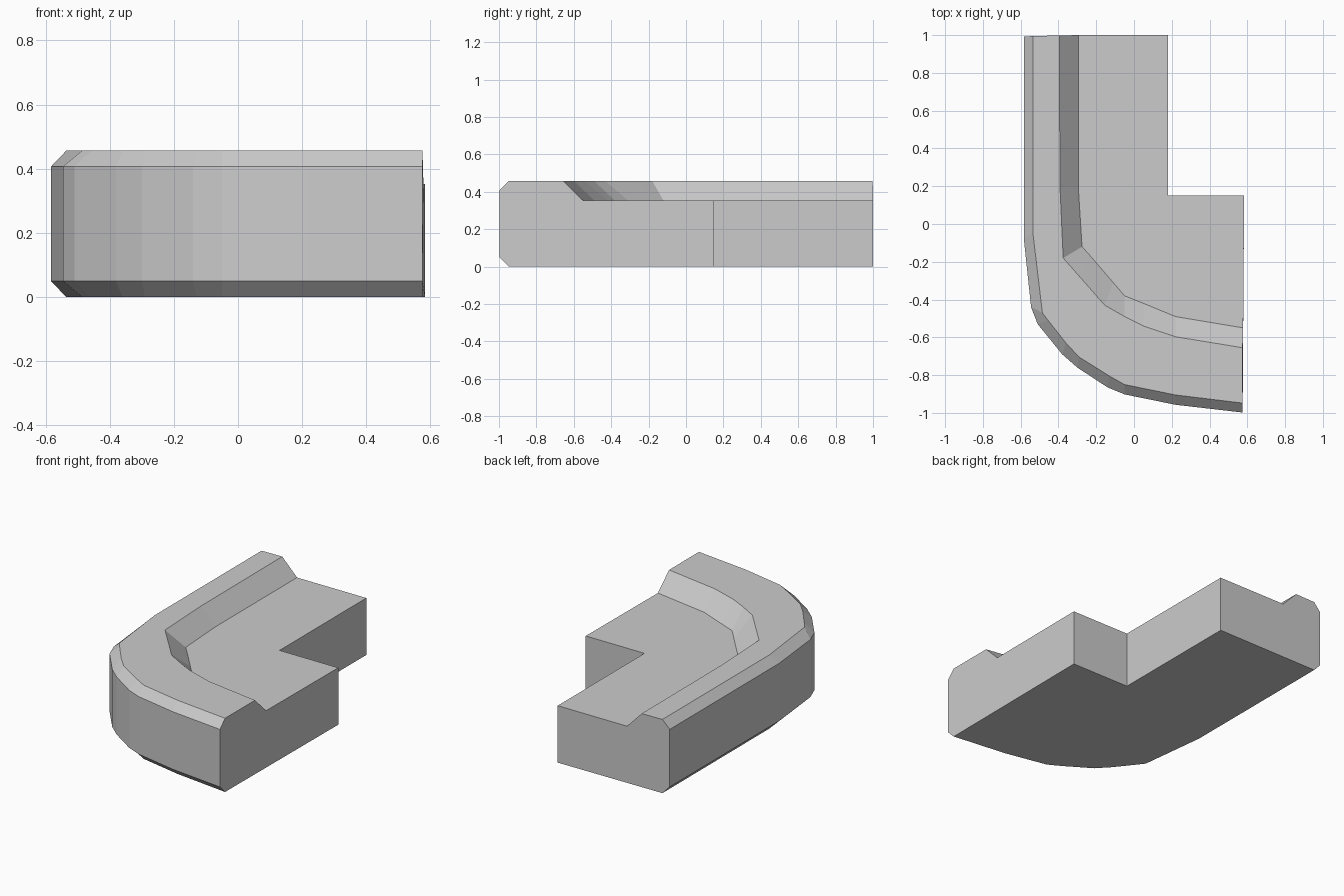
import bpy, bmesh

if "Cube" in bpy.data.objects:
    bpy.data.objects.remove(bpy.data.objects["Cube"])

# Plan-view paths, running from the back end round the bend to the right end
outer = [(-.583, .992), (-.583, -.08), (-.545, -.44), (-.51, -.53), (-.38, -.69),
         (-.30, -.76), (-.14, -.865), (-.05, -.902), (.22, -.957), (.575, -.998)]
inset = [(-.535, .995), (-.535, -.05), (-.485, -.47), (-.455, -.51), (-.36, -.63),
         (-.29, -.705), (-.13, -.805), (-.05, -.85), (.22, -.905), (.575, -.948)]
rim = [(-.395, .998), (-.392, .2), (-.375, -.18), (-.30, -.265), (-.225, -.35),
       (-.155, -.43), (-.05, -.49), (.05, -.54), (.22, -.597), (.575, -.655)]
floor = [(-.295, 1), (-.295, .2), (-.275, -.12), (-.23, -.17), (-.17, -.24),
         (-.11, -.31), (-.05, -.38), (.05, -.42), (.22, -.49), (.578, -.55)]
notch = [(.583, .15), (.18, .15), (.18, 1)]

bm = bmesh.new()


def row(path, z):
    return [bm.verts.new((x, y, z)) for x, y in path]


# Kerb skin: chamfered outer wall, flat rim and inner slope
rows = [row(inset, 0), row(outer, .05), row(outer, .407), row(inset, .457),
        row(rim, .457), row(floor, .353)]
for a, b in zip(rows, rows[1:]):
    for i in range(len(a) - 1):
        bm.faces.new((a[i], a[i + 1], b[i + 1], b[i]))

# Floor, underside and notch walls
low, high = row(notch, 0), row(notch, .353)
bm.faces.new(rows[-1] + high)
bm.faces.new(rows[0] + low)
for i in range(2):
    bm.faces.new((low[i], low[i + 1], high[i + 1], high[i]))

# Cut ends
bm.faces.new([r[0] for r in rows] + [high[2], low[2]])
bm.faces.new([r[-1] for r in rows] + [high[0], low[0]])

bmesh.ops.recalc_face_normals(bm, faces=bm.faces)
mesh = bpy.data.meshes.new("corner_kerb")
bm.to_mesh(mesh)
bm.free()
bpy.context.collection.objects.link(bpy.data.objects.new("corner_kerb", mesh))
